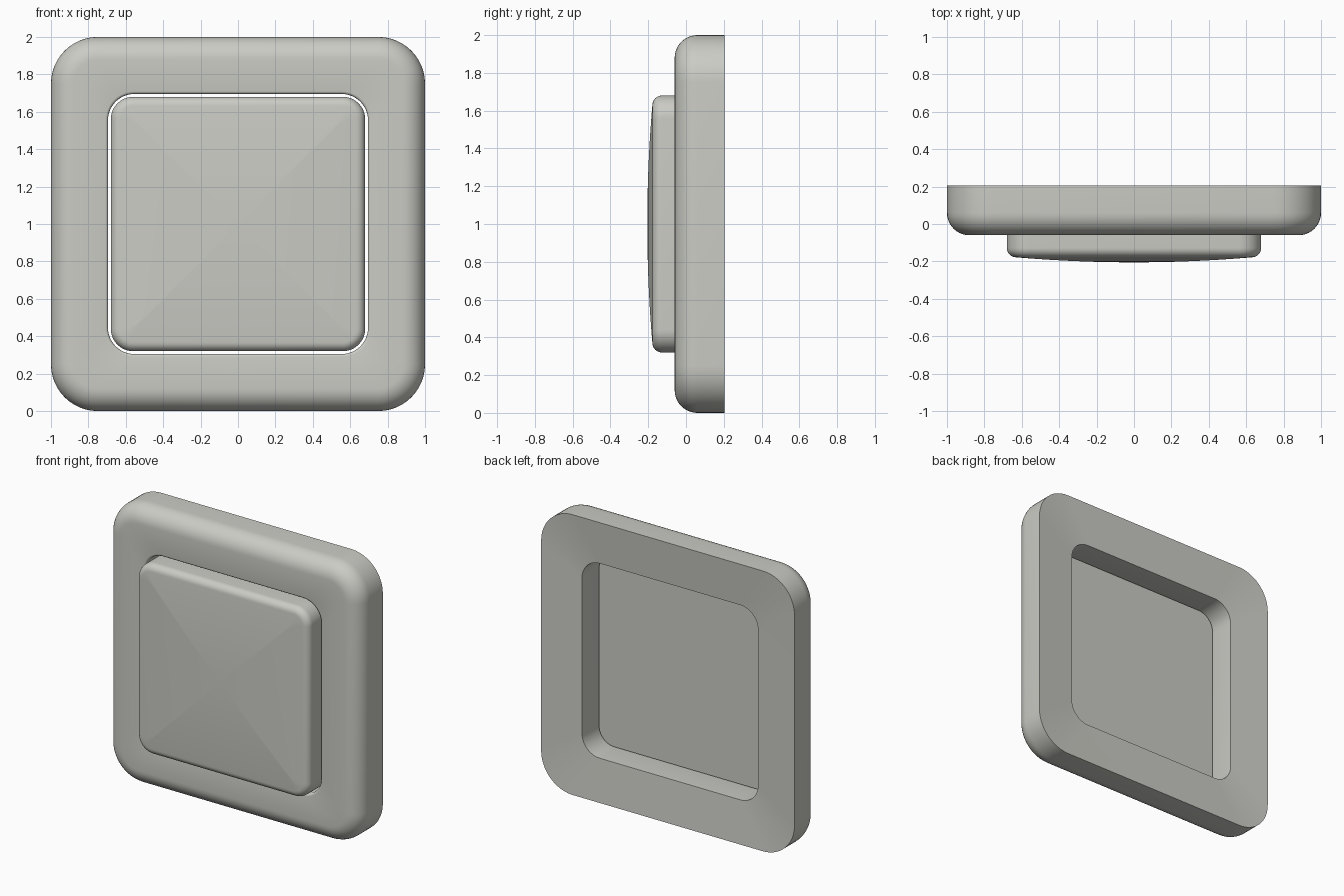
import bpy
import bmesh
from math import sin, cos, pi, radians

cube = bpy.data.objects.get("Cube")
if cube:
    bpy.data.objects.remove(cube, do_unlink=True)

# One warm light grey plastic
plastic = bpy.data.materials.new("warm_grey_plastic")
plastic.use_nodes = True
COLOR = (0.60, 0.60, 0.56, 1.0)
plastic.diffuse_color = COLOR
bsdf = plastic.node_tree.nodes["Principled BSDF"]
bsdf.inputs["Base Color"].default_value = COLOR
bsdf.inputs["Roughness"].default_value = 0.5

STEPS = 12  # segments per rounded corner


def rounded_square(bm, half, radius, y):
    """Loop of vertices around a rounded square facing the front."""
    loop = []
    c = half - radius
    for q, (sx, sz) in enumerate([(1, 1), (-1, 1), (-1, -1), (1, -1)]):
        for i in range(STEPS + 1):
            a = (q + i / STEPS) * pi / 2
            loop.append(bm.verts.new((sx * c + radius * cos(a), y,
                                      1 + sz * c + radius * sin(a))))
    return loop


def loft(name, rings, closed):
    """Bridge rounded squares; either close into a ring or cap both ends."""
    bm = bmesh.new()
    loops = [rounded_square(bm, *r) for r in rings]
    n = len(loops[0])
    pairs = list(zip(loops, loops[1:]))
    if closed:
        pairs.append((loops[-1], loops[0]))
    else:
        bm.faces.new(loops[0])
        bm.faces.new(loops[-1])
    for a, b in pairs:
        for i in range(n):
            j = (i + 1) % n
            bm.faces.new((a[i], a[j], b[j], b[i]))
    bmesh.ops.recalc_face_normals(bm, faces=bm.faces)
    mesh = bpy.data.meshes.new(name)
    bm.to_mesh(mesh)
    bm.free()
    mesh.materials.append(plastic)
    obj = bpy.data.objects.new(name, mesh)
    bpy.context.collection.objects.link(obj)
    bpy.ops.object.select_all(action='DESELECT')
    obj.select_set(True)
    bpy.context.view_layer.objects.active = obj
    bpy.ops.object.shade_smooth_by_angle(angle=radians(35))
    return obj


def fillet(half, corner, y, radius, steps):
    """Rings rolling from the side wall onto the front face."""
    rings = []
    for i in range(steps + 1):
        a = i / steps * pi / 2
        inset = radius * (1 - cos(a))
        rings.append((half - inset, corner - inset, y - radius * sin(a)))
    return rings


# Frame: rounded outside, small eased opening, slightly dished back
BACK, FRONT = 0.205, -0.06
frame = [(1.0, 0.25, BACK)]
frame += fillet(1.0, 0.25, FRONT + 0.12, 0.12, 10)
for i in range(5):
    a = i / 4 * pi / 2
    frame.append((0.71 - 0.015 * sin(a), 0.155 - 0.015 * sin(a),
                  FRONT + 0.015 * (1 - cos(a))))
frame.append((0.695, 0.14, BACK - 0.025))
loft("switch_frame", frame, True)

# Rocker: flat back, rounded rim, shallow four-sided domed front
EDGE, RISE = 0.63, 0.027
rocker = [(0.68, 0.12, 0.01)]
rocker += fillet(0.68, 0.12, -0.128, 0.05, 8)
for i in range(1, 13):
    half = EDGE * (1 - i / 12) + 0.01
    radius = min(max(0.07 - (EDGE - half), 0.004), half * 0.5)
    rocker.append((half, radius, -0.205 + RISE * (half / EDGE) ** 2))
loft("switch_rocker", rocker, False)
